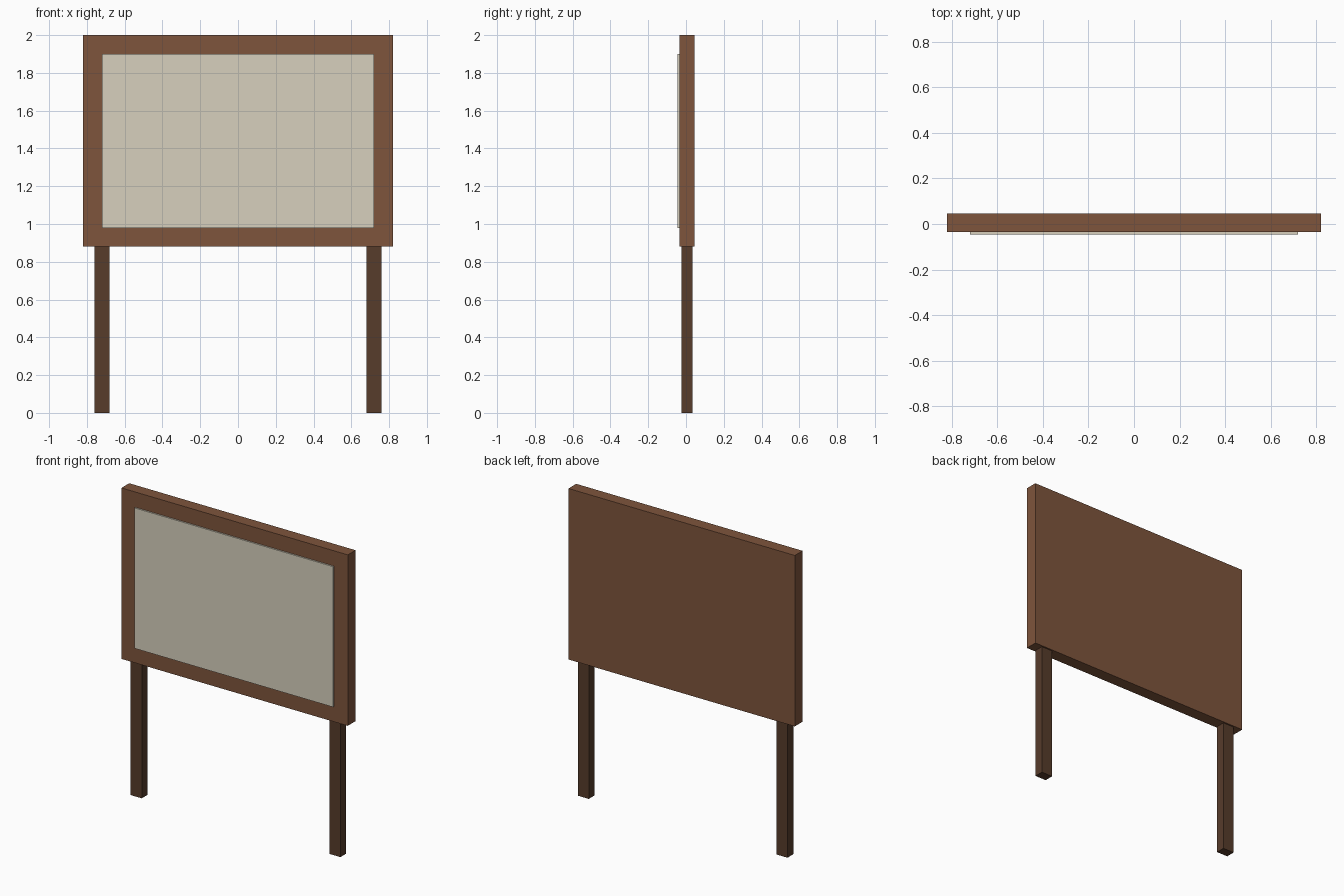
import bpy

if "Cube" in bpy.data.objects:
    bpy.data.objects.remove(bpy.data.objects["Cube"])


def material(name, rgb):
    mat = bpy.data.materials.new(name)
    mat.diffuse_color = (*rgb, 1.0)
    mat.use_nodes = True
    mat.node_tree.nodes["Principled BSDF"].inputs["Base Color"].default_value = mat.diffuse_color
    return mat


def box(name, lo, hi, mat):
    """Axis-aligned box between two corners."""
    centre = [(a + b) / 2 for a, b in zip(lo, hi)]
    bpy.ops.mesh.primitive_cube_add(size=1, location=centre)
    obj = bpy.context.object
    obj.name = name
    obj.scale = [b - a for a, b in zip(lo, hi)]
    bpy.ops.object.transform_apply(location=False, rotation=False, scale=True)
    obj.data.materials.append(mat)
    return obj


board_wood = material("board_wood", (0.21, 0.09, 0.045))
leg_wood = material("dark_leg_wood", (0.095, 0.045, 0.024))
paper = material("pale_panel", (0.68, 0.63, 0.51))

# Main board
box("board", (-0.82, -0.035, 0.88), (0.82, 0.045, 2.0), board_wood)

# Pale panel standing slightly proud of the front face
box("front_panel", (-0.72, -0.045, 0.98), (0.72, -0.035, 1.90), paper)

# Two posts under the board
for side, x in (("left", -0.72), ("right", 0.72)):
    box(side + "_leg", (x - 0.04, -0.025, 0.0), (x + 0.04, 0.035, 0.88), leg_wood)
